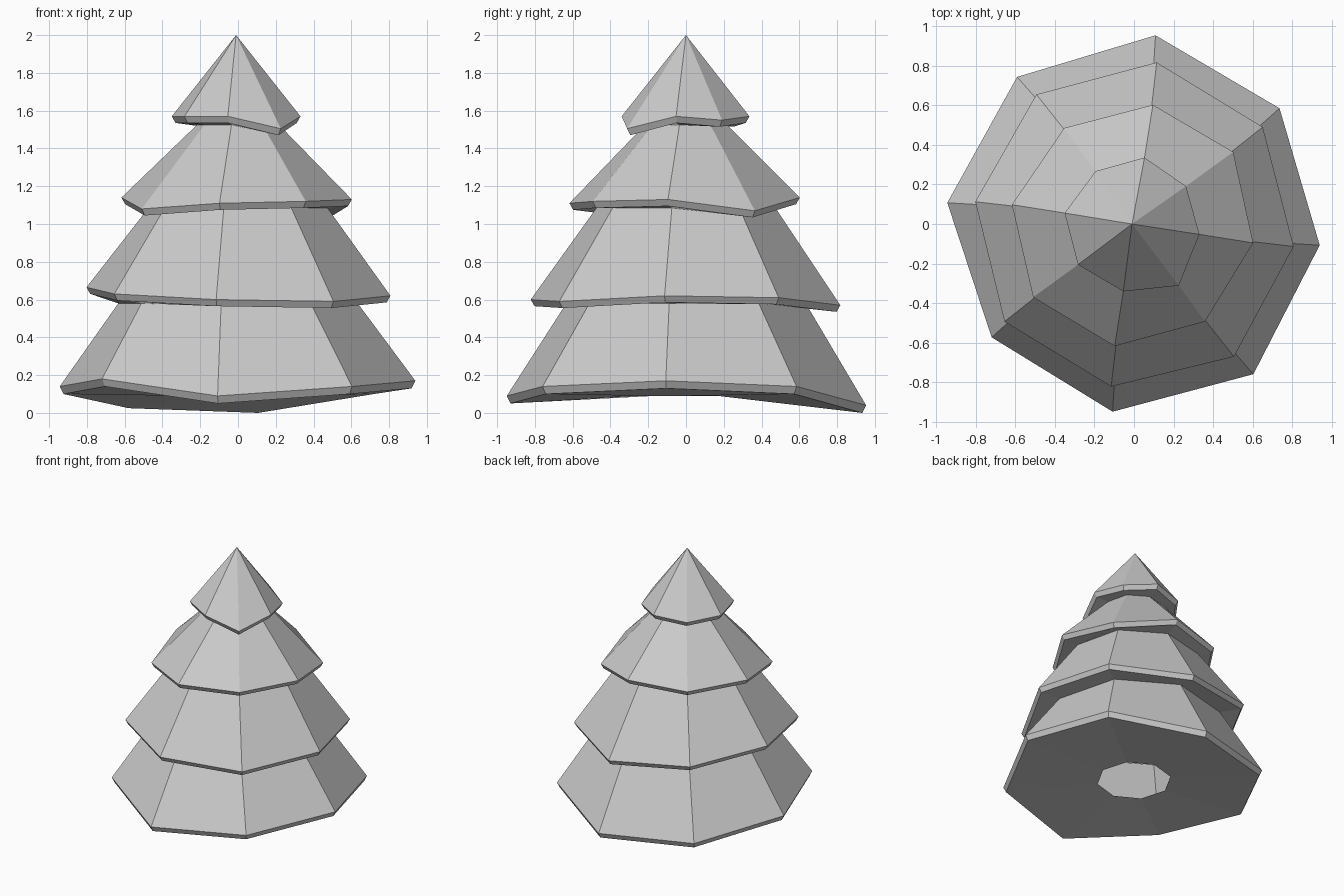
import bpy, bmesh
from math import cos, sin, radians

if "Cube" in bpy.data.objects:
    bpy.data.objects.remove(bpy.data.objects["Cube"])

N = 8
bm = bmesh.new()


def ring(radii, heights, start):
    """Eight-sided ring with uneven radii and heights."""
    return [bm.verts.new((r * cos(radians(start + 45 * k)),
                          r * sin(radians(start + 45 * k)), z))
            for k, (r, z) in enumerate(zip(radii, heights))]


def bridge(a, b):
    for k in range(N):
        j = (k + 1) % N
        bm.faces.new((a[k], a[j], b[j], b[k]))


# Each tier: rim radii, rim heights, start angle, inner radius and height of its underside
tiers = [
    ([.945, .94, .96, .95, .95, .92, .955, .97],
     [.17, .14, .04, .065, .14, .18, .09, .14], -6.5, .27, .09),
    ([.815, .815, .825, .82, .81, .82, .83, .84],
     [.62, .61, .57, .62, .665, .63, .60, .59], -8, .64, .58),
    ([.61, .62, .61, .60, .625, .63, .625, .61],
     [1.13, 1.07, 1.14, 1.12, 1.14, 1.08, 1.11, 1.12], -9, .48, 1.085),
    ([.335, .325, .34, .33, .355, .35, .345, .385],
     [1.57, 1.55, 1.57, 1.55, 1.57, 1.57, 1.57, 1.505], -9, .22, 1.525),
]

# Stacked tiers: underside, thin rim, then slope up to the next tier
previous = None
for radii, heights, start, inner_r, inner_z in tiers:
    inner = ring([inner_r] * N, [inner_z] * N, start)
    low = ring([r - .02 for r in radii], [z - .035 for z in heights], start)
    if previous is None:
        for v in low:
            v.co.z = max(v.co.z - .005, 0)
    high = ring(radii, heights, start)
    if previous:
        bridge(previous, inner)
    bridge(inner, low)
    bridge(low, high)
    previous = high

# Pointed top
apex = bm.verts.new((-.01, 0, 2))
for k in range(N):
    bm.faces.new((previous[k], previous[(k + 1) % N], apex))

bmesh.ops.recalc_face_normals(bm, faces=bm.faces)
mesh = bpy.data.meshes.new("tree_foliage")
bm.to_mesh(mesh)
bm.free()
bpy.context.collection.objects.link(bpy.data.objects.new("tree_foliage", mesh))
